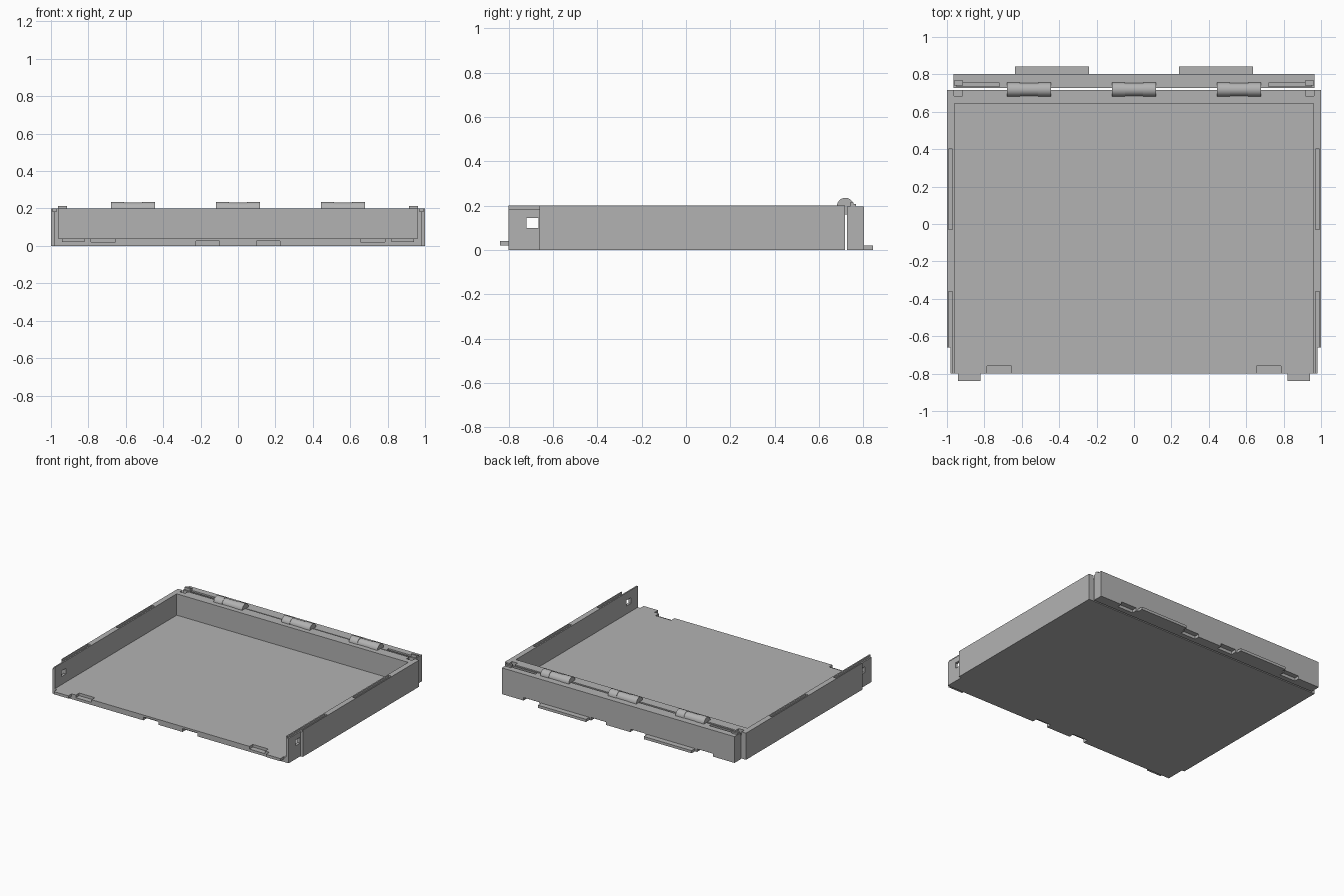
import bpy, bmesh, math
from mathutils import Matrix, Vector

cube = bpy.data.objects.get("Cube")
if cube:
    bpy.data.objects.remove(cube, do_unlink=True)

grey = bpy.data.materials.new("plain grey")
grey.use_nodes = True
colour = (0.45, 0.45, 0.45, 1)
grey.diffuse_color = colour
grey.node_tree.nodes["Principled BSDF"].inputs["Base Color"].default_value = colour


def boxes(name, ranges):
    """One object made of boxes given as (x0, x1, y0, y1, z0, z1)."""
    bm = bmesh.new()
    for x0, x1, y0, y1, z0, z1 in ranges:
        size = Matrix.Diagonal((x1 - x0, y1 - y0, z1 - z0, 1))
        centre = Vector((x0 + x1, y0 + y1, z0 + z1)) / 2
        bmesh.ops.create_cube(bm, size=1, matrix=Matrix.Translation(centre) @ size)
    mesh = bpy.data.meshes.new(name)
    bm.to_mesh(mesh)
    bm.free()
    mesh.materials.append(grey)
    obj = bpy.data.objects.new(name, mesh)
    bpy.context.collection.objects.link(obj)
    return obj


def both(x0, x1, *rest):
    """The same box on the left and the right."""
    return [(x0, x1, *rest), (-x1, -x0, *rest)]


def cut(obj, ranges):
    cutter = boxes("cutter", ranges)
    cutter.hide_render = True
    mod = obj.modifiers.new("cut", "BOOLEAN")
    mod.operation = "DIFFERENCE"
    mod.solver = "EXACT"
    mod.object = cutter
    bpy.context.view_layer.objects.active = obj
    bpy.ops.object.modifier_apply(modifier=mod.name)
    bpy.data.objects.remove(cutter, do_unlink=True)


# Open-fronted tray: floor, side walls and back wall in one piece
tray = boxes("tray", [(-1, 1, -0.8, 0.717, 0, 0.2)])
cut(tray, [(-0.96, 0.96, -0.9, 0.645, 0.04, 0.3)])
# Thinner front ends of the side walls
cut(tray, both(0.98, 1.1, -0.9, -0.66, -0.1, 0.3))
# Shallow slots along the wall tops and sockets in the back corners
cut(tray, both(0.97, 0.993, -0.9, -0.36, 0.185, 0.3)
    + both(0.97, 0.993, -0.03, 0.4, 0.185, 0.3)
    + both(0.917, 0.963, 0.685, 0.8, 0.17, 0.3))
# Square wall holes and front edge notches
cut(tray, both(0.94, 1.1, -0.72, -0.665, 0.1, 0.143)
    + both(0.655, 0.785, -0.9, -0.76, 0.02, 0.06)
    + both(0.1, 0.225, -0.9, -0.76, -0.1, 0.025))

# Front tabs
boxes("front_tabs", both(0.82, 0.94, -0.84, -0.79, 0.02, 0.04))

# Rear rail with top grooves and bottom notches
rail = boxes("rear_rail", [(-0.965, 0.965, 0.727, 0.803, 0, 0.197)])
cut(rail, both(0.72, 0.95, 0.736, 0.755, 0.18, 0.3)
    + both(0.655, 0.785, 0.765, 0.9, -0.1, 0.022)
    + both(0.1, 0.225, 0.765, 0.9, -0.1, 0.022))
boxes("rear_tabs", both(0.24, 0.637, 0.79, 0.843, 0, 0.02))

# Corner latches: a post with a small hook
boxes("latch_posts", both(0.915, 0.963, 0.74, 0.755, 0.17, 0.214))
boxes("latch_hooks", both(0.915, 0.963, 0.75, 0.768, 0.195, 0.208))

# Hinges: three knuckles each, the middle one slightly slimmer
for side, x in (("right", -0.561), ("middle", 0), ("left", 0.561)):
    for part, offset, length, radius in (("outer_a", -0.0835, 0.069, 0.038),
                                         ("centre", 0, 0.102, 0.035),
                                         ("outer_b", 0.0835, 0.069, 0.038)):
        bpy.ops.mesh.primitive_cylinder_add(
            vertices=32, radius=radius, depth=length,
            location=(x + offset, 0.719, 0.197), rotation=(0, math.pi / 2, 0))
        knuckle = bpy.context.object
        knuckle.name = f"{side}_hinge_{part}"
        knuckle.data.materials.append(grey)
        bpy.ops.object.shade_smooth_by_angle()
    # Pin showing between the knuckles
    bpy.ops.mesh.primitive_cylinder_add(
        vertices=24, radius=0.02, depth=0.23,
        location=(x, 0.719, 0.197), rotation=(0, math.pi / 2, 0))
    pin = bpy.context.object
    pin.name = f"{side}_hinge_pin"
    pin.data.materials.append(grey)
    bpy.ops.object.shade_smooth_by_angle()
